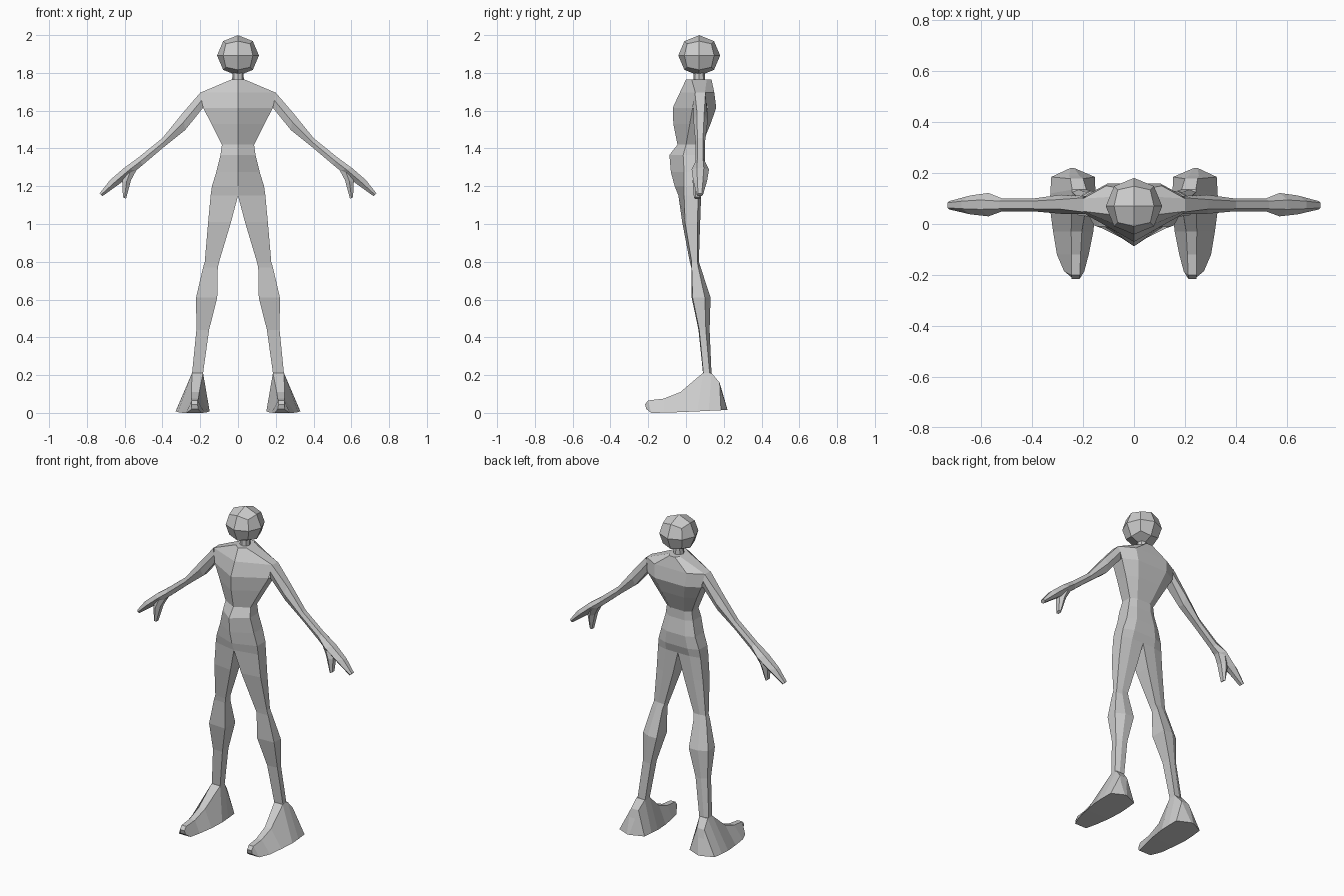
import bpy, bmesh

if "Cube" in bpy.data.objects:
    bpy.data.objects.remove(bpy.data.objects["Cube"])

skin = bpy.data.materials.new("light_grey")
skin.diffuse_color = (0.6, 0.6, 0.6, 1)
skin.use_nodes = True
skin.node_tree.nodes["Principled BSDF"].inputs["Base Color"].default_value = skin.diffuse_color


def finish(name, bm, mirror=True):
    """Turn a bmesh into a flat-shaded object, optionally mirrored over x."""
    bmesh.ops.remove_doubles(bm, verts=bm.verts, dist=0.0005)
    bmesh.ops.recalc_face_normals(bm, faces=bm.faces)
    me = bpy.data.meshes.new(name)
    bm.to_mesh(me)
    bm.free()
    me.materials.append(skin)
    ob = bpy.data.objects.new(name, me)
    bpy.context.collection.objects.link(ob)
    if mirror:
        mod = ob.modifiers.new("mirror", 'MIRROR')
        mod.use_clip = True
        mod.merge_threshold = 0.002
    return ob


def loft(bm, rings, closed=True, cap_start=False, cap_end=True, skip=()):
    """Bridge point rings; skip holds (ring, side) pairs to leave open."""
    vs = [[bm.verts.new(p) for p in r] for r in rings]
    n = len(vs[0])
    for i in range(len(vs) - 1):
        for j in range(n if closed else n - 1):
            if (i, j) not in skip:
                k = (j + 1) % n
                bm.faces.new((vs[i][j], vs[i][k], vs[i + 1][k], vs[i + 1][j]))
    if cap_start:
        bm.faces.new(vs[0])
    if cap_end:
        bm.faces.new(vs[-1])


def body_ring(z, xin, xout, yf, ysf, ysb, yb):
    mid = xin + (xout - xin) * 0.55
    return [(xin, yf, z), (xout, ysf, z), (xout, ysb, z), (mid, yb, z), (xin, yb, z)]


# Torso and leg: half body, z / inner x / outer x / front y / side front y / side back y / back y
torso = [
    (1.765, 0, .035, .0, .03, .11, .135),
    (1.695, 0, .20, -.033, .05, .10, .15),
    (1.615, 0, .185, -.07, .035, .115, .16),
    (1.53, 0, .14, -.067, .02, .095, .13),
    (1.42, 0, .085, -.045, .0, .065, .085),
    (1.365, 0, .093, -.088, -.015, .065, .085),
    (1.275, 0, .115, -.08, -.01, .075, .10),
    (1.20, 0, .138, -.06, -.01, .07, .095),
    (1.15, 0, .145, -.04, -.01, .065, .08),
]
leg = [
    torso[-1],
    (1.01, .037, .158, -.02, -.005, .06, .075),
    (.80, .10, .176, .02, .03, .06, .068),
    (.77, .107, .185, .028, .03, .065, .078),
    (.61, .11, .222, .03, .035, .10, .13),
    (.44, .153, .22, .066, .07, .105, .125),
    (.21, .185, .243, .09, .092, .125, .135),
]
bm = bmesh.new()
loft(bm, [body_ring(*r) for r in torso], closed=False, cap_end=False, skip={(1, 1)})
bm.verts.ensure_lookup_table()
bm.faces.new(bm.verts[:5])          # top of the shoulders beside the neck
loft(bm, [body_ring(*r) for r in leg], cap_end=False)
finish("torso_and_legs", bm)

# Foot: trapezoid sections from toe to heel
# bottom y, bottom x pair, bottom z, top y, top x pair, top z
foot = [
    (-.21, .21, .245, .02, -.217, .215, .245, .045),
    (-.185, .195, .275, .0, -.20, .213, .245, .066),
    (-.12, .178, .303, .001, -.12, .21, .245, .075),
    (-.03, .16, .318, .004, -.03, .205, .247, .11),
    (.06, .15, .33, .008, .09, .185, .243, .212),
    (.12, .151, .329, .011, .135, .187, .243, .212),
    (.185, .154, .325, .014, .178, .20, .25, .16),
    (.22, .235, .25, .016, .19, .215, .255, .11),
]
bm = bmesh.new()
loft(bm, [[(x0, y, z), (x1, y, z), (t1, ty, tz), (t0, ty, tz)]
          for y, x0, x1, z, ty, t0, t1, tz in foot], cap_start=True)
finish("foot", bm)


def limb_ring(tx, tz, bx, bz, y0, y1, inset):
    """Six-sided section between a top and a bottom edge."""
    mx, mz, d = (tx + bx) / 2, (tz + bz) / 2, (y1 - y0) * inset
    return [(tx, y0 + d, tz), (tx, y1 - d, tz), (mx, y1, mz),
            (bx, y1 - d, bz), (bx, y0 + d, bz), (mx, y0, mz)]


# Arm and hand: top edge, bottom edge, y range, edge inset
arm = [
    (.20, 1.695, .185, 1.615, .04, .11, .1),
    (.293, 1.587, .28, 1.497, .04, .115, .25),
    (.40, 1.455, .395, 1.405, .05, .10, .2),
    (.53, 1.35, .505, 1.312, .05, .10, .2),
    (.604, 1.296, .54, 1.283, .03, .122, .3),
    (.677, 1.233, .61, 1.225, .038, .112, .3),
    (.733, 1.162, .718, 1.147, .057, .09, .2),
]
bm = bmesh.new()
loft(bm, [limb_ring(*r) for r in arm])
finish("arm", bm)

# Thumb
thumb = [
    (.605, 1.262, .538, 1.285, .04, .11, .25),
    (.613, 1.22, .566, 1.233, .035, .10, .25),
    (.609, 1.142, .593, 1.133, .042, .078, .2),
]
bm = bmesh.new()
loft(bm, [limb_ring(*r) for r in thumb])
finish("thumb", bm)

# Neck
bm = bmesh.new()
bmesh.ops.create_cone(bm, segments=8, radius1=.032, radius2=.028, depth=.08)
bmesh.ops.translate(bm, verts=bm.verts, vec=(0, .07, 1.785))
finish("neck", bm, mirror=False)

# Head: cube split once and pushed out to a ball
bm = bmesh.new()
bmesh.ops.create_cube(bm, size=2)
bmesh.ops.subdivide_edges(bm, edges=bm.edges, cuts=1, use_grid_fill=True)
for v in bm.verts:
    v.co = v.co.normalized() * .111
    v.co.z *= .97
    v.co += type(v.co)((0, .07, 1.892))
finish("head", bm, mirror=False)
